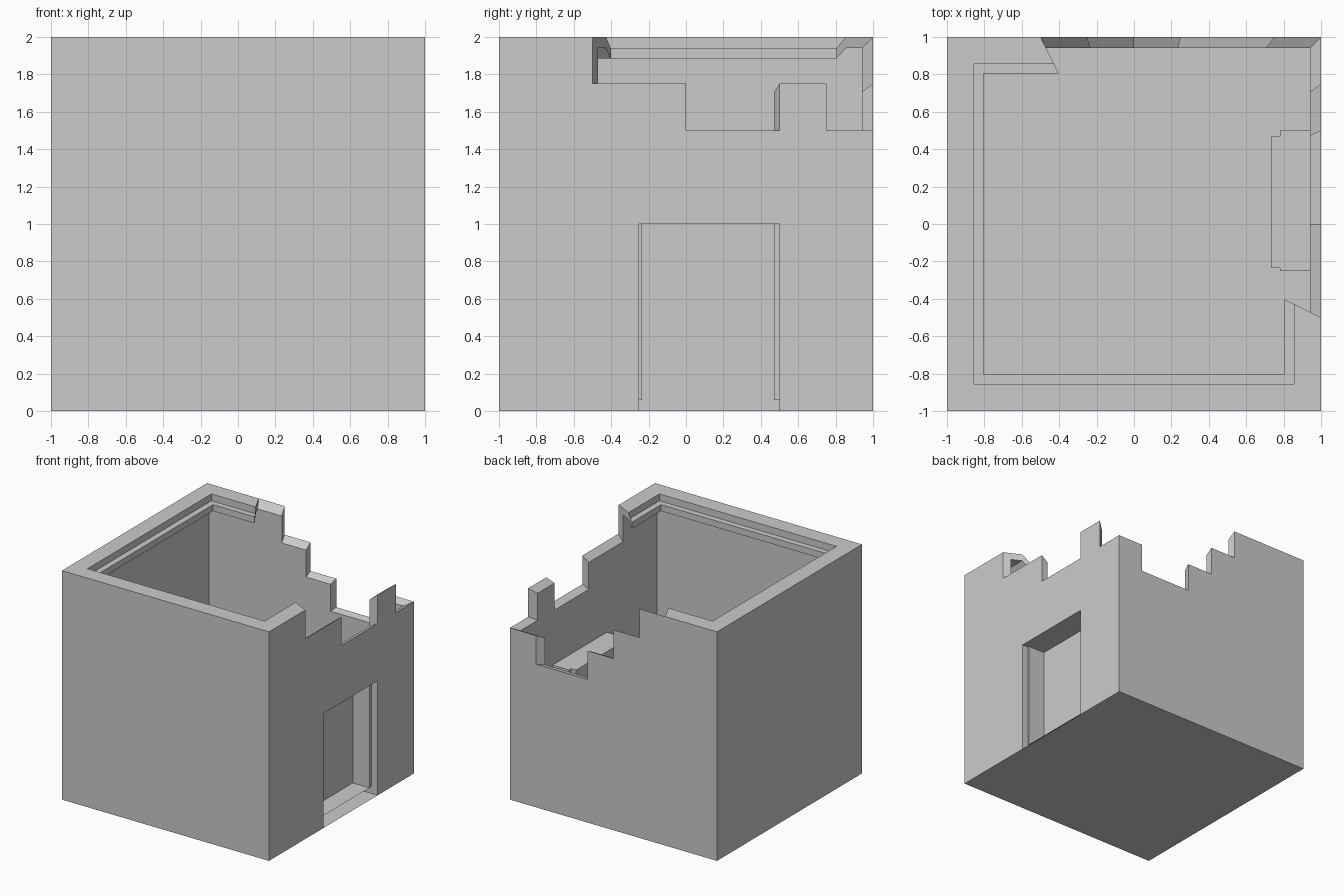
import bpy, bmesh
from mathutils import Vector

if "Cube" in bpy.data.objects:
    bpy.data.objects.remove(bpy.data.objects["Cube"])

CENTRE = Vector((0, 0, 1))
SHRINK = 0.94            # inner skin is the outer skin scaled about the centre

bm = bmesh.new()
cache = {}


def vert(p):
    key = tuple(round(c, 4) for c in p)
    if key not in cache:
        cache[key] = bm.verts.new(key)
    return cache[key]


def face(points):
    return bm.faces.new([vert(p) for p in points])


def on_right(y, z):
    return (1, y, z)


def on_back(x, z):
    return (x, 1, z)


# floor, front wall, left wall
face([(-1, -1, 0), (-1, 1, 0), (1, 1, 0), (1, 0.5, 0), (1, -0.25, 0), (1, -1, 0)])
face([(-1, -1, 0), (1, -1, 0), (1, -1, 2), (-1, -1, 2)])
face([(-1, 1, 0), (-1, -1, 0), (-1, -1, 2), (-1, 1, 2)])

# broken right wall with doorway
right = [(-1, 0), (-0.25, 0), (-0.25, 1), (0.5, 1), (0.5, 0), (1, 0),
         (1, 1.5), (0.75, 1.5), (0.75, 1.75), (0.5, 1.75), (0.5, 1.5),
         (0, 1.5), (0, 1.75), (-0.5, 1.75), (-0.5, 2), (-1, 2)]
face([on_right(*p) for p in right])

# broken back wall
back = [(1, 0), (-1, 0), (-1, 2), (-0.5, 2), (-0.25, 2), (-0.25, 1.75), (0, 1.75),
        (0, 1.5), (0.25, 1.5), (0.25, 1.25), (0.75, 1.25), (0.75, 1.5), (1, 1.5)]
face([on_back(*p) for p in back])

# door recess: two jambs, head and back panel
D = 0.78
opening = [(-0.25, 0), (-0.25, 1), (0.5, 1), (0.5, 0)]
for (y0, z0), (y1, z1) in zip(opening, opening[1:]):
    face([(1, y0, z0), (D, y0, z0), (D, y1, z1), (1, y1, z1)])
face([(D, y, z) for y, z in reversed(opening)])

# surviving roof rim and its downturned lip
R = 0.855
rim_out = [(1, -0.5), (1, -1), (-1, -1), (-1, 1), (-0.5, 1)]
rim_in = [(-R / 2, R), (-R, R), (-R, -R), (R, -R), (R, -R / 2)]
face([(x, y, 2) for x, y in reversed(rim_out + rim_in)])
for a, b in zip(rim_in, rim_in[1:]):
    face([(*a, 2), (*b, 2), (*b, 1.94), (*a, 1.94)])

# inner skin, then bridge the broken edges
edges = [e for e in bm.edges if len(e.link_faces) == 1
         and max(v.co.z for v in e.verts) > 0.01]
outer_faces = bm.faces[:]
twin = {v: bm.verts.new(CENTRE + (v.co - CENTRE) * SHRINK) for v in bm.verts[:]}
for f in outer_faces:
    bm.faces.new([twin[v] for v in reversed(f.verts)])
for e in edges:
    a, b = e.verts
    bm.faces.new([a, b, twin[b], twin[a]])
bmesh.ops.recalc_face_normals(bm, faces=bm.faces[:])

mesh = bpy.data.meshes.new("ruined_room")
bm.to_mesh(mesh)
bm.free()
room = bpy.data.objects.new("ruined_room", mesh)
bpy.context.collection.objects.link(room)
